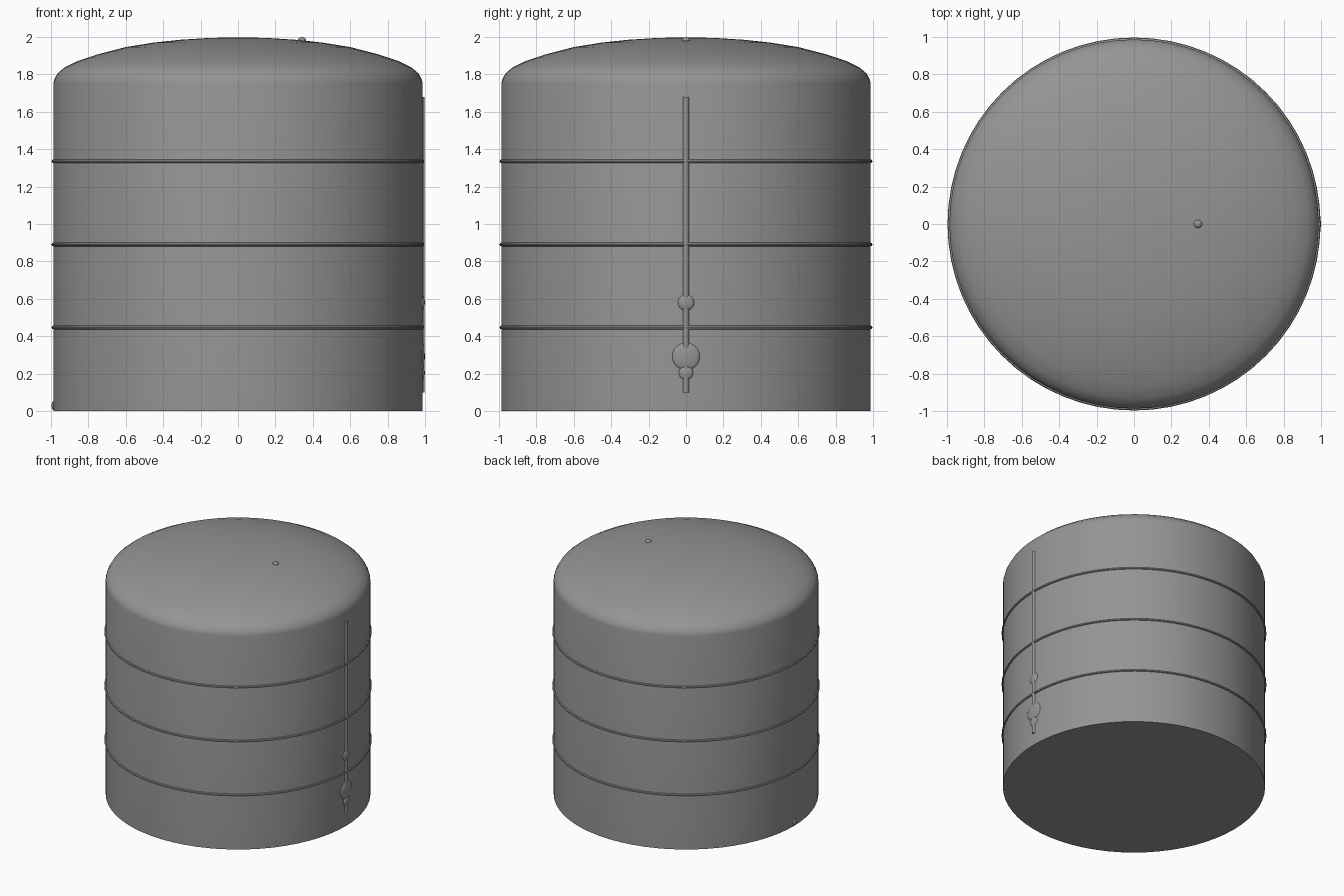
import bpy, bmesh, math
from mathutils import Matrix

if "Cube" in bpy.data.objects:
    bpy.data.objects.remove(bpy.data.objects["Cube"])

steel = bpy.data.materials.new("steel grey")
steel.use_nodes = True
colour = (0.3, 0.3, 0.29, 1)
steel.diffuse_color = colour
steel.node_tree.nodes["Principled BSDF"].inputs["Base Color"].default_value = colour

RADIUS = 0.987
SIDES = 64


def finish(name, bm, angle=40):
    bmesh.ops.recalc_face_normals(bm, faces=bm.faces)
    mesh = bpy.data.meshes.new(name)
    bm.to_mesh(mesh)
    bm.free()
    mesh.materials.append(steel)
    obj = bpy.data.objects.new(name, mesh)
    bpy.context.collection.objects.link(obj)
    bpy.ops.object.select_all(action='DESELECT')
    obj.select_set(True)
    bpy.context.view_layer.objects.active = obj
    bpy.ops.object.shade_smooth_by_angle(angle=math.radians(angle))
    return obj


def lathe(name, profile, closed=False):
    bm = bmesh.new()
    verts = [bm.verts.new((r, 0, z)) for r, z in profile]
    edges = [bm.edges.new(pair) for pair in zip(verts, verts[1:])]
    if closed:
        edges.append(bm.edges.new((verts[-1], verts[0])))
    bmesh.ops.spin(bm, geom=verts + edges, axis=(0, 0, 1), cent=(0, 0, 0),
                   steps=SIDES, angle=math.tau)
    bmesh.ops.remove_doubles(bm, verts=bm.verts, dist=0.0005)
    return finish(name, bm)


def ellipsoid(name, centre, radii):
    bm = bmesh.new()
    bmesh.ops.create_uvsphere(bm, u_segments=24, v_segments=12, radius=1,
                              matrix=Matrix.Translation(centre) @ Matrix.Diagonal((*radii, 1)))
    return finish(name, bm)


# Tank shell with flat floor, straight wall, rounded shoulder and shallow dome
lathe("tank_shell", [(0, 0), (RADIUS, 0), (RADIUS, 1.755), (0.982, 1.775),
                     (0.965, 1.805), (0.93, 1.835), (0.86, 1.87), (0.75, 1.907),
                     (0.6, 1.946), (0.45, 1.97), (0.31, 1.985), (0.15, 1.995), (0, 1.998)])

# Three hoops round the wall
for i in range(3):
    z = 0.447 + i * 0.444
    ring = [(RADIUS + 0.01 * math.cos(a), z + 0.01 * math.sin(a))
            for a in (math.tau * k / 8 for k in range(8))]
    lathe(f"hoop_{i + 1}", ring, closed=True)

# Upright pipe on the left wall
bm = bmesh.new()
bmesh.ops.create_cone(bm, cap_ends=True, segments=16, radius1=0.016, radius2=0.016, depth=1.58,
                      matrix=Matrix.Translation((0.981, 0, 0.89)))
finish("level_pipe", bm)

# Rounded fittings along the pipe
for name, z, r in (("upper_fitting", 0.58, 0.045), ("main_fitting", 0.292, 0.075),
                   ("lower_fitting", 0.205, 0.04)):
    ellipsoid(name, (0.981, 0, z), (0.018, r, r))

# Drain on the opposite wall and vent on the roof
ellipsoid("drain", (-0.985, 0, 0.03), (0.012, 0.025, 0.025))
ellipsoid("roof_vent", (0.342, 0, 1.984), (0.022, 0.022, 0.015))
